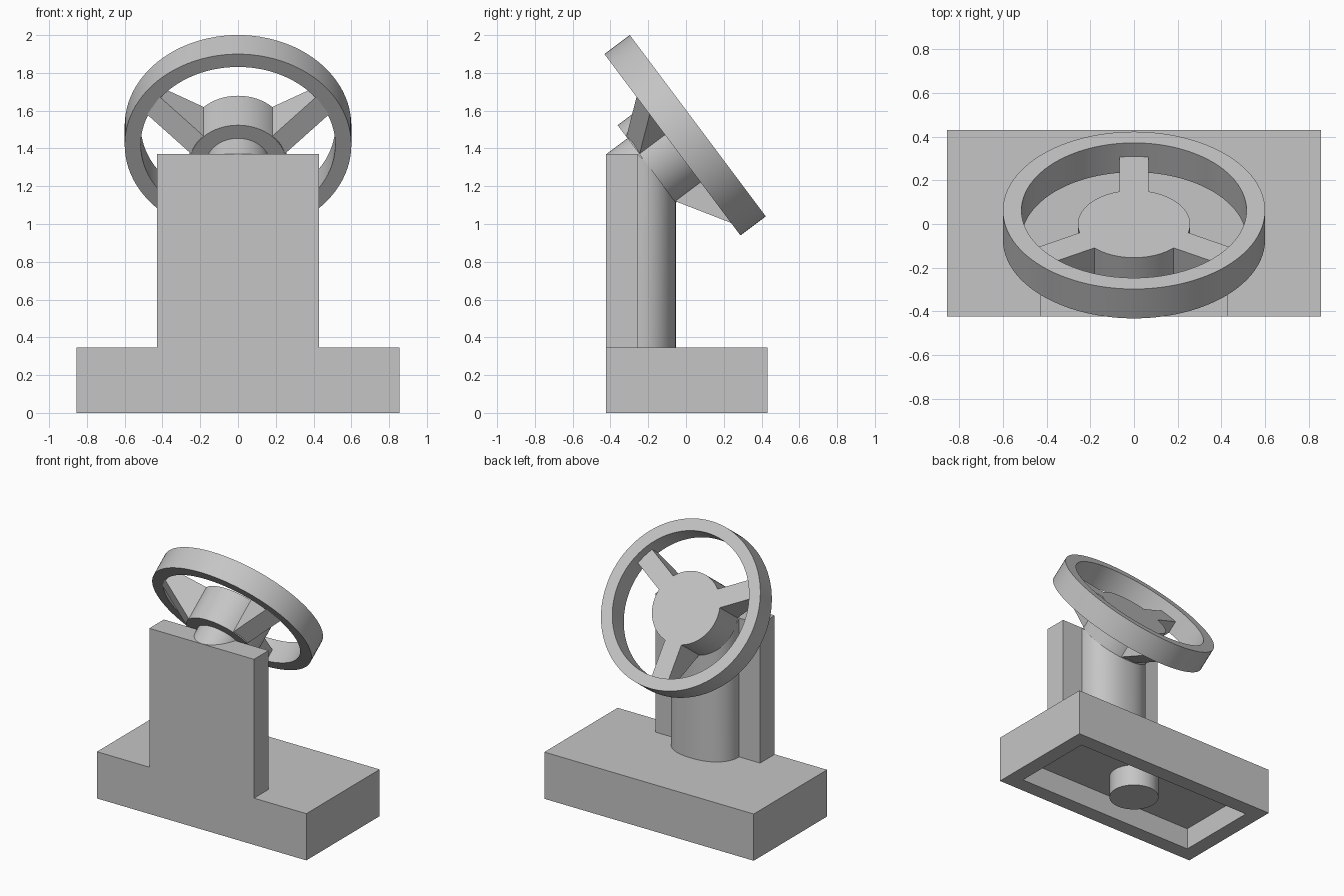
import bpy, bmesh, math
from mathutils import Matrix, Vector

old = bpy.data.objects.get("Cube")
if old:
    bpy.data.objects.remove(old, do_unlink=True)

GREY = (0.56, 0.56, 0.56, 1.0)
grey = bpy.data.materials.new("light grey")
grey.use_nodes = True
grey.diffuse_color = GREY
grey.node_tree.nodes["Principled BSDF"].inputs["Base Color"].default_value = GREY

# Tilted frame of the wheel: local z is its axle, local y points down the slope
TILT = math.atan2(0.8, 0.6)
WHEEL = Matrix.Translation((0, -0.072, 1.4195)) @ Matrix.Rotation(-TILT, 4, 'X')
HUB_TOP, HUB_BOTTOM, HUB_R = 0.09, -0.17, 0.257
RIM_IN, RIM_OUT, RIM_H = 0.515, 0.6, 0.168
FRONT, PANEL_BACK, BACK = -0.424, -0.254, 0.431


def finish(bm, name, matrix=None, smooth=False):
    bmesh.ops.recalc_face_normals(bm, faces=bm.faces)
    mesh = bpy.data.meshes.new(name)
    bm.to_mesh(mesh)
    bm.free()
    mesh.materials.append(grey)
    if matrix:
        mesh.transform(matrix)
    ob = bpy.data.objects.new(name, mesh)
    bpy.context.collection.objects.link(ob)
    if smooth:
        bpy.ops.object.select_all(action='DESELECT')
        ob.select_set(True)
        bpy.context.view_layer.objects.active = ob
        bpy.ops.object.shade_smooth_by_angle(angle=math.radians(30))
    return ob


def box_bm(lo, hi):
    bm = bmesh.new()
    lo, hi = Vector(lo), Vector(hi)
    m = Matrix.Translation((lo + hi) / 2) @ Matrix.Diagonal((*(hi - lo), 1))
    bmesh.ops.create_cube(bm, size=1, matrix=m)
    return bm


def extrude(bm, faces, vec, keep):
    geom = bmesh.ops.extrude_face_region(bm, geom=faces, use_keep_orig=keep)["geom"]
    verts = [v for v in geom if isinstance(v, bmesh.types.BMVert)]
    bmesh.ops.translate(bm, verts=verts, vec=vec)
    return verts


def cylinder(name, r, z0, z1, matrix=None):
    bm = bmesh.new()
    bmesh.ops.create_cone(bm, cap_ends=True, segments=64, radius1=r, radius2=r, depth=z1 - z0,
                          matrix=Matrix.Translation((0, 0, (z0 + z1) / 2)))
    return finish(bm, name, matrix, smooth=True)


# Base block, hollow underneath, with a centre post
bm = box_bm((-0.855, FRONT, 0), (0.855, BACK, 0.345))
bm.normal_update()
bottom = min(bm.faces, key=lambda f: f.calc_center_median().z)
bmesh.ops.inset_region(bm, faces=[bottom], thickness=0.16)
extrude(bm, [bottom], (0, 0, 0.16), False)
if bottom.is_valid:
    bmesh.ops.delete(bm, geom=[bottom], context='FACES_ONLY')
finish(bm, "base")
cylinder("base_post", 0.17, 0, 0.2)

# Upright front panel
finish(box_bm((-0.4275, FRONT, 0.3), (0.4275, PANEL_BACK, 1.37)), "front_panel")

# Rounded column behind the panel, its top sloped to meet the underside of the hub
bm = bmesh.new()
outline = [(-HUB_R, -0.3)]
for i in range(33):
    a = math.pi * (1 - i / 32)
    c, s = math.cos(a), math.sin(a)
    outline.append((math.copysign(abs(c) ** 0.9, c) * HUB_R, PANEL_BACK + 0.2 * abs(s) ** 0.9))
outline.append((HUB_R, -0.3))
low = bm.faces.new([bm.verts.new((x, y, 0.33)) for x, y in outline])
hub_base = WHEEL @ Vector((0, 0, HUB_BOTTOM))
for v in extrude(bm, [low], (0, 0, 1), True):
    v.co.z = min(1.369, hub_base.z - (v.co.y - hub_base.y) * 4 / 3)
finish(bm, "column", smooth=True)

# Wheel rim, a square section spun about the axle
bm = bmesh.new()
section = [bm.verts.new((r, 0, z)) for r, z in
           ((RIM_IN, 0), (RIM_OUT, 0), (RIM_OUT, RIM_H), (RIM_IN, RIM_H))]
edges = [bm.edges.new((section[i], section[(i + 1) % 4])) for i in range(4)]
bmesh.ops.spin(bm, geom=section + edges, cent=(0, 0, 0), axis=(0, 0, 1),
               angle=math.tau, steps=96, use_merge=True)
bmesh.ops.remove_doubles(bm, verts=bm.verts, dist=1e-4)
finish(bm, "wheel_rim", WHEEL, smooth=True)

# Hub and axle
cylinder("hub", HUB_R, HUB_BOTTOM, HUB_TOP, WHEEL)
cylinder("axle", 0.17, HUB_BOTTOM - 0.14, HUB_TOP, WHEEL)

# Three tapered spokes, deep at the hub and shallow at the rim
side = [(0.2, HUB_BOTTOM + 0.002), (HUB_R - 0.01, HUB_BOTTOM + 0.002), (RIM_IN + 0.01, 0.005),
        (RIM_IN + 0.01, HUB_TOP), (0.2, HUB_TOP)]
for i, name in enumerate(("lower_spoke", "right_spoke", "left_spoke")):
    bm = bmesh.new()
    face = bm.faces.new([bm.verts.new((-0.067, r, z)) for r, z in side])
    extrude(bm, [face], (0.134, 0, 0), True)
    finish(bm, name, WHEEL @ Matrix.Rotation(math.tau * i / 3, 4, 'Z'))
